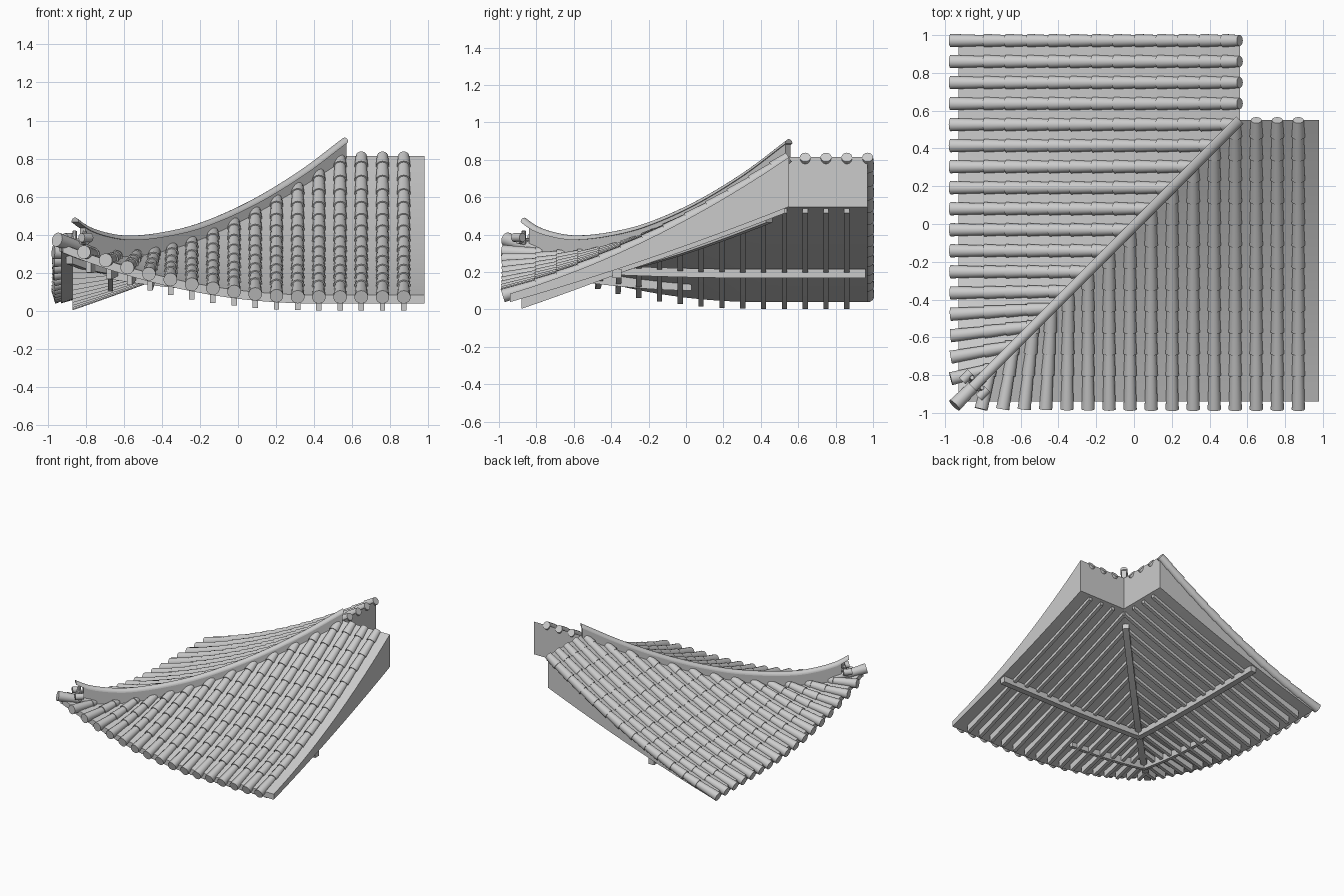
import bpy, bmesh, math
from mathutils import Vector

if "Cube" in bpy.data.objects:
    bpy.data.objects.remove(bpy.data.objects["Cube"])

EAVE, TOP, END = -0.94, 0.55, 0.98   # eave line, upper edge, outer end of each slope
STEP = 0.1113                        # tile column spacing


def rise(u, t):
    # corner upturn, fading out toward the upper edge
    return 0.153 * max(0, 0.4 - u) ** 2 * (1 - t / 1.49) ** 2


def top_z(u, v):
    t = v - EAVE
    return 0.085 + 0.30 * t + 0.127 * t * t + rise(u, t)


def bot_z(u, v):
    t = v - EAVE
    return 0.04 + 0.285 * t + 0.038 * t * t + rise(u, t)


def place(side, u, v, z):
    # side 0 = front slope, side 1 = left slope mirrored across the hip
    return Vector((u, v, z)) if side == 0 else Vector((v + 0.01, u - 0.01, z))


def diag(s, z, off=0):
    return Vector((s + 0.005 + off * 0.7071, s - 0.005 - off * 0.7071, z))


def finish(bm, name, smooth=True):
    bmesh.ops.recalc_face_normals(bm, faces=bm.faces[:])
    me = bpy.data.meshes.new(name)
    bm.to_mesh(me)
    bm.free()
    if smooth:
        for p in me.polygons:
            p.use_smooth = True
        me.set_sharp_from_angle(angle=math.radians(35))
    ob = bpy.data.objects.new(name, me)
    bpy.context.collection.objects.link(ob)
    return ob


def loft(bm, rings):
    # closed solid through a series of equal cross-sections
    vs = [[bm.verts.new(p) for p in r] for r in rings]
    n = len(vs[0])
    for a, b in zip(vs, vs[1:]):
        for i in range(n):
            j = (i + 1) % n
            bm.faces.new((a[i], a[j], b[j], b[i]))
    bm.faces.new(vs[0])
    bm.faces.new(vs[-1][::-1])


def beam(bm, fn, samples):
    # fn(parameter, lateral sign, is_top) gives the four section corners
    loft(bm, [[fn(p, -1, 0), fn(p, 1, 0), fn(p, 1, 1), fn(p, -1, 1)] for p in samples])


def span(a, b, n):
    return [a + (b - a) * i / n for i in range(n + 1)]


def frustum(bm, a, b, r1, r2, seg=14):
    d = b - a
    m = d.to_track_quat('Z', 'Y').to_matrix().to_4x4()
    m.translation = (a + b) / 2
    bmesh.ops.create_cone(bm, cap_ends=True, segments=seg, radius1=r1, radius2=r2,
                          depth=d.length, matrix=m)


def fan(u0):
    return 0.25 * (max(0, -0.3 - u0) / 0.5) ** 1.3


def column(u0):
    # slant of a column near the corner and where it meets the hip
    s = fan(u0)
    return s, min(TOP, (u0 - EAVE * s) / (1 - s) - 0.01)


for side, word in enumerate(("front", "left")):
    # roof slab, thick at the upper edge and thin at the eave
    bm = bmesh.new()
    rings = []
    for v in span(EAVE, TOP, 24):
        us = span(v, END, 24)
        rings.append([place(side, u, v, top_z(u, v)) for u in us] +
                     [place(side, u, v, bot_z(u, v)) for u in reversed(us)])
    vs = [[bm.verts.new(p) for p in r] for r in rings]
    n = len(vs[0])
    for a, b in zip(vs, vs[1:]):
        for i in range(n):
            j = (i + 1) % n
            bm.faces.new((a[i], a[j], b[j], b[i]))
    for r in (vs[0], vs[-1]):
        for i in range(24):
            bm.faces.new((r[i], r[i + 1], r[n - 2 - i], r[n - 1 - i]))
    finish(bm, word + "_roof_slab")

    # columns of overlapping barrel tiles, and a rafter under each
    tiles, rafters = bmesh.new(), bmesh.new()
    for k in range(-side, 16):
        u0 = 0.87 - STEP * k
        s, v_end = column(u0)
        t_end = v_end - EAVE
        joints = [-0.04, 0.14]
        while joints[-1] < t_end:
            joints.append(joints[-1] + 0.115)
        for t0, t1 in zip(joints, joints[1:]):
            t1 = min(t1 + 0.01, t_end)
            if t1 - t0 < 0.02:
                continue
            ends = []
            for t in (t0, t1):
                u, v = u0 + s * t, EAVE + t
                ends.append(place(side, u, v, top_z(u, v)))
            frustum(tiles, ends[0], ends[1], 0.036, 0.029)
        if k < 0:
            continue

        def rafter(t, sg, up):
            u, v = u0 + s * t, EAVE + t
            drop = 0.025 + 0.032 * max(0, 1 - t / 0.6)
            return place(side, u + sg * 0.014, v, bot_z(u, v) + (0.01 if up else -drop))
        beam(rafters, rafter, span(0.06, max(0.12, min(t_end, 1.47)), 10))
    finish(tiles, word + "_barrel_tiles")
    finish(rafters, word + "_rafters")

    # main purlin across the slope
    bm = bmesh.new()
    beam(bm, lambda u, sg, up: place(side, u, -0.37 + sg * 0.024,
                                     0.168 + 0.5 * rise(u, 0.57) + 0.048 * up),
         span(-0.37, 0.97, 16))
    finish(bm, word + "_purlin")

    # tapered packing piece raising the corner rafters
    bm = bmesh.new()
    beam(bm, lambda u, sg, up: place(side, u, -0.68 + sg * 0.013,
                                     bot_z(u, -0.68) + (0.005 if up else
                                     -0.03 - 0.04 * (0.04 - u) / 0.72)),
         span(-0.68, 0.04, 16))
    finish(bm, word + "_corner_packing")

# diagonal hip beam below the slabs
bm = bmesh.new()
beam(bm, lambda s, sg, up: diag(s, bot_z(s, s) + (0.01 if up else -0.045), sg * 0.024),
     span(-0.89, 0.45, 20))
finish(bm, "hip_beam")

# curved hip ridge: top line points (distance along diagonal, height)
LINE = [(-0.86, .475), (-0.8, .432), (-0.7, .397), (-0.58, .38), (-0.4, .398), (-0.2, .448),
        (0.06, .562), (0.325, .722), (0.555, .895)]


def ridge_z(s):
    # smooth interpolation through the top line
    i = max(j for j in range(len(LINE) - 1) if s >= LINE[j][0] - 1e-6)

    def slope(j):
        a, b = LINE[max(j - 1, 0)], LINE[min(j + 1, len(LINE) - 1)]
        return (b[1] - a[1]) / (b[0] - a[0])
    (a, za), (b, zb) = LINE[i], LINE[i + 1]
    h = b - a
    x = min(1, (s - a) / h)
    return ((2 * x**3 - 3 * x**2 + 1) * za + (x**3 - 2 * x**2 + x) * h * slope(i)
            + (3 * x**2 - 2 * x**3) * zb + (x**3 - x**2) * h * slope(i + 1))


bm = bmesh.new()
beam(bm, lambda s, sg, up: diag(s, ridge_z(s) if up else top_z(s, s) - 0.05, sg * 0.019),
     span(-0.82, 0.55, 40))
finish(bm, "hip_ridge_wall")

# rounded cap on the ridge
bm = bmesh.new()
rings = []
for s in span(-0.86, 0.555, 44):
    rings.append([diag(s, ridge_z(s) - 0.008 + 0.024 * math.sin(a), 0.027 * math.cos(a))
                  for a in [math.pi * i / 8 for i in range(9)]])
loft(bm, rings)
finish(bm, "hip_ridge_cap")

# upturned tile at the corner tip
bm = bmesh.new()
frustum(bm, diag(-0.955, 0.375), diag(-0.78, 0.315), 0.038, 0.028, 18)
finish(bm, "corner_tip_tile")

# scrolled ornament across the ridge foot
bm = bmesh.new()
frustum(bm, diag(-0.845, 0.365, -0.07), diag(-0.845, 0.365, 0.07), 0.016, 0.016, 10)
for sg in (-1, 1):
    frustum(bm, diag(-0.87, 0.385, sg * 0.062), diag(-0.825, 0.385, sg * 0.062), 0.024, 0.024, 12)
    frustum(bm, diag(-0.845, 0.35, sg * 0.03), diag(-0.835, 0.42, sg * 0.038), 0.018, 0.011, 10)
finish(bm, "ridge_foot_scroll")
